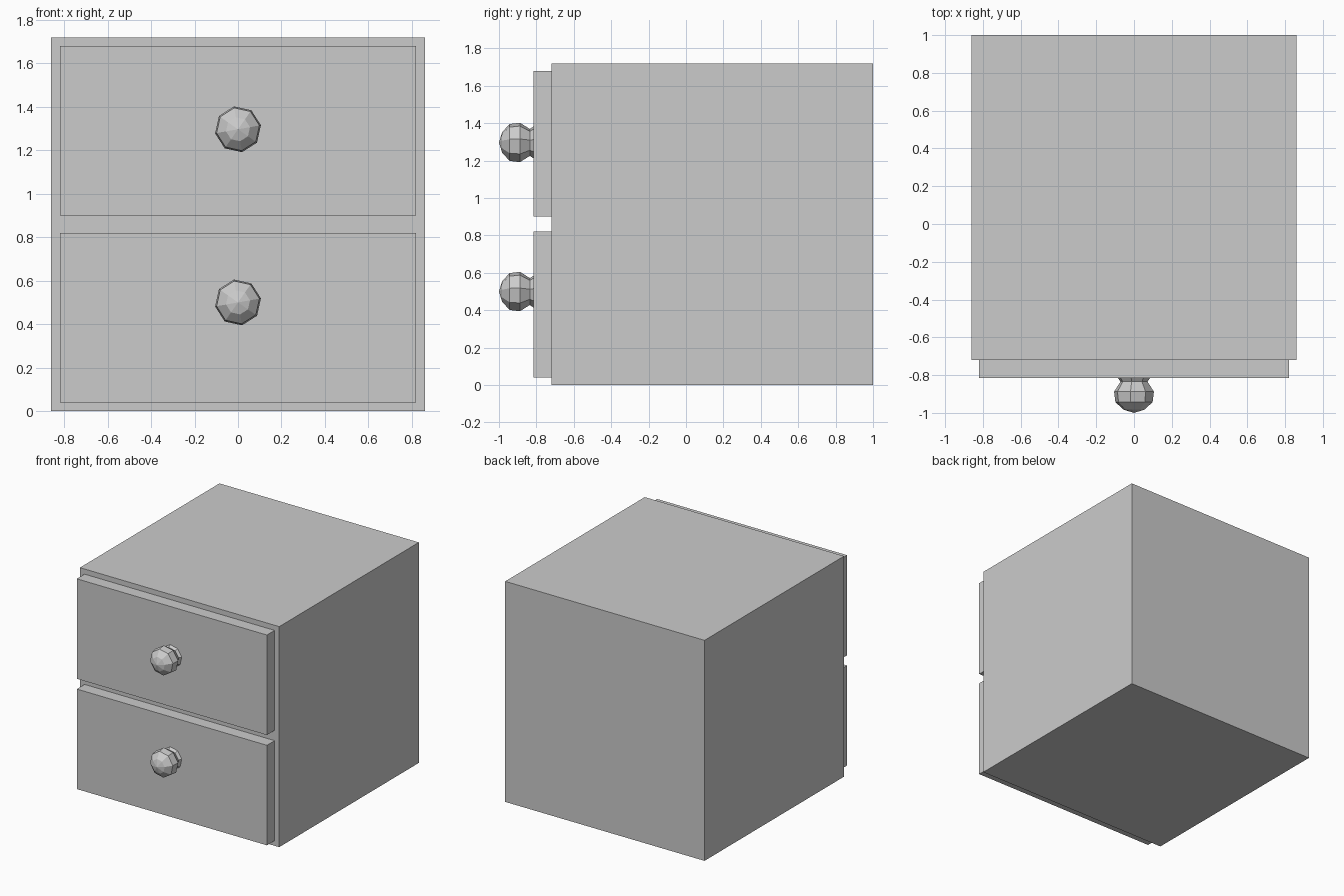
import bpy, bmesh, math

if "Cube" in bpy.data.objects:
    bpy.data.objects.remove(bpy.data.objects["Cube"])


def finish(name, bm):
    bmesh.ops.recalc_face_normals(bm, faces=bm.faces)
    mesh = bpy.data.meshes.new(name)
    bm.to_mesh(mesh)
    bm.free()
    obj = bpy.data.objects.new(name, mesh)
    bpy.context.collection.objects.link(obj)
    return obj


def box(name, lo, hi):
    bm = bmesh.new()
    bmesh.ops.create_cube(bm, size=1)
    for v in bm.verts:
        for i in range(3):
            v.co[i] = hi[i] if v.co[i] > 0 else lo[i]
    return finish(name, bm)


def knob(name, z, sides=8, turn=math.radians(10)):
    # (y, radius) rings from the base to the front, closed by a fan at the tip
    profile = [(-0.81, 0.09), (-0.835, 0.073), (-0.888, 0.107),
               (-0.943, 0.1), (-0.983, 0.056)]
    bm = bmesh.new()
    rings = []
    for y, r in profile:
        rings.append([bm.verts.new((r * math.cos(turn + math.tau * i / sides), y,
                                    z + r * math.sin(turn + math.tau * i / sides)))
                      for i in range(sides)])
    for a, b in zip(rings, rings[1:]):
        for i in range(sides):
            j = (i + 1) % sides
            bm.faces.new((a[i], a[j], b[j], b[i]))
    tip = bm.verts.new((0, -1, z))
    for i in range(sides):
        bm.faces.new((rings[-1][i], rings[-1][(i + 1) % sides], tip))
    bm.faces.new(rings[0])
    return finish(name, bm)


# Cabinet body
box("cabinet_body", (-0.86, -0.72, 0), (0.86, 1, 1.72))

# Two drawers with faceted knobs
for label, z0, knob_z in (("lower", 0.04, 0.5), ("upper", 0.90, 1.297)):
    box(label + "_drawer_front", (-0.82, -0.815, z0), (0.82, -0.72, z0 + 0.78))
    knob(label + "_drawer_knob", knob_z)
